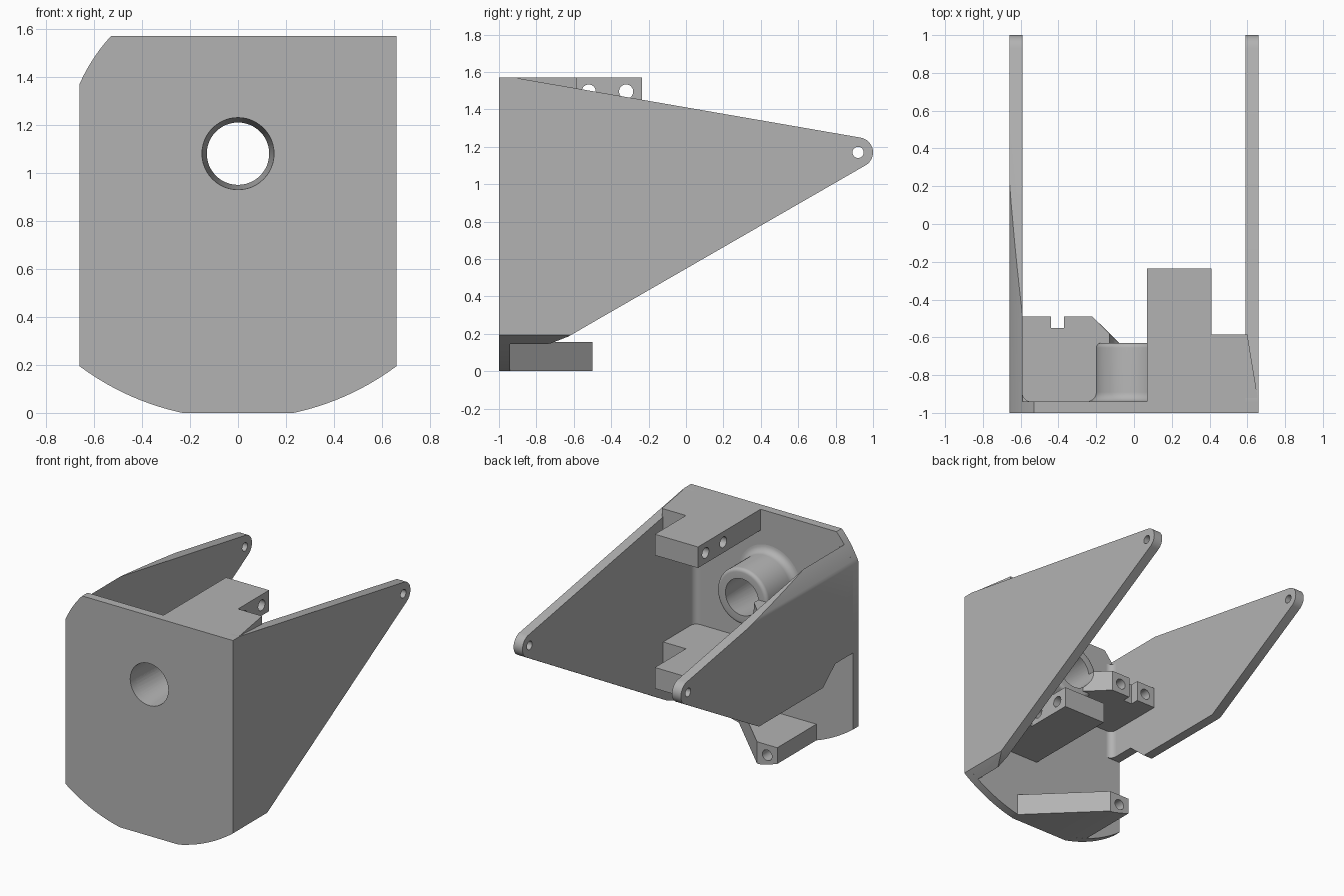
import bpy, bmesh
from math import sin, cos, pi, radians, sqrt
from mathutils import Matrix

cube = bpy.data.objects.get("Cube")
if cube:
    bpy.data.objects.remove(cube)

grey = bpy.data.materials.new("plain grey")
grey.use_nodes = True
grey.diffuse_color = (0.45, 0.45, 0.45, 1)
grey.node_tree.nodes["Principled BSDF"].inputs["Base Color"].default_value = grey.diffuse_color

HALF, TOP, INNER, PLATE = 0.66, 1.57, 0.59, -0.94
BORE_Z = 1.08


def add_object(name, bm):
    bmesh.ops.remove_doubles(bm, verts=bm.verts, dist=1e-5)
    bmesh.ops.recalc_face_normals(bm, faces=bm.faces)
    mesh = bpy.data.meshes.new(name)
    bm.to_mesh(mesh)
    bm.free()
    mesh.materials.append(grey)
    obj = bpy.data.objects.new(name, mesh)
    bpy.context.collection.objects.link(obj)
    return obj


def prism(name, points, axis, lo, hi):
    """Extrude a 2D outline along an axis; the outline uses the other two axes in order."""
    place = {"x": lambda p: (lo, *p), "y": lambda p: (p[0], lo, p[1]), "z": lambda p: (*p, lo)}[axis]
    bm = bmesh.new()
    face = bm.faces.new([bm.verts.new(place(p)) for p in points])
    moved = bmesh.ops.extrude_face_region(bm, geom=[face])["geom"]
    shift = [(hi - lo) * (a == axis) for a in "xyz"]
    bmesh.ops.translate(bm, vec=shift, verts=[v for v in moved if isinstance(v, bmesh.types.BMVert)])
    return add_object(name, bm)


def arc(cx, cy, r, start, end, n=8):
    return [(cx + r * cos(radians(start + (end - start) * i / n)),
             cy + r * sin(radians(start + (end - start) * i / n))) for i in range(n + 1)]


def rod(axis, a, b, r, lo, hi):
    return prism("drill", arc(a, b, r, 0, 360, 24)[:-1], axis, lo, hi)


def lathe(name, profile):
    """Spin (radius, y) points about the bore axis."""
    bm = bmesh.new()
    verts = [bm.verts.new((r, y, BORE_Z)) for r, y in profile]
    edges = [bm.edges.new(pair) for pair in zip(verts, verts[1:])]
    bmesh.ops.spin(bm, geom=verts + edges, cent=(0, 0, BORE_Z), axis=(0, 1, 0),
                   angle=2 * pi, steps=48)
    return add_object(name, bm)


def boolean(obj, cutter, operation="DIFFERENCE", keep=False):
    mod = obj.modifiers.new("cut", "BOOLEAN")
    mod.object, mod.operation, mod.solver = cutter, operation, "EXACT"
    bpy.context.view_layer.update()
    result = bpy.data.meshes.new_from_object(obj.evaluated_get(bpy.context.evaluated_depsgraph_get()))
    obj.modifiers.clear()
    obj.data = result
    if not keep:
        bpy.data.objects.remove(cutter)


def outline(w, top, bottom):
    """Front silhouette: round lower corners and one round upper corner, all about the bore."""
    low, high = 1.22, 0.52
    x0 = sqrt(low - (BORE_Z - bottom) ** 2)
    x1 = sqrt(high - (top - BORE_Z) ** 2)
    n = 12
    xs = [x0 + (w - x0) * i / n for i in range(n + 1)]
    right = [(x, BORE_Z - sqrt(low - x * x)) for x in xs]
    corner = [w + (x1 - w) * i / n for i in range(n + 1)]
    upper = [(-x, BORE_Z + sqrt(high - x * x)) for x in corner]
    return right + [(w, top)] + upper[::-1] + [(-x, z) for x, z in right[::-1]]


# Shared cutters
clip = prism("clip_helper", outline(0.7, 1.6, -0.02), "y", -1.1, 1.1)
bore = lathe("bore_helper", [(0, -1.05), (0.153, -1.05), (0.13, -0.63), (0.13, -0.3), (0, -0.3)])
for helper in (clip, bore):
    helper.hide_render = True
parts = []

# Front plate with the bore
front = prism("front_plate", outline(HALF, TOP, 0), "y", -1, PLATE)
boolean(front, bore, keep=True)
parts.append(front)

# Tapering side plates with rounded, drilled tips
tip = [(PLATE, TOP), (-0.92, TOP)] + arc(0.92, 1.17, 0.08, 80, -60, 14)
lower_edges = {
    "left_side_plate": (1, [(-0.5, 0.26), (-0.56, 0.225), (-0.63, 0.185), (-0.72, 0.15), (PLATE, 0.1)]),
    "right_side_plate": (-1, [(0.12, 0.62), (-0.6, 0.62), (-0.74, 0.74), (PLATE, 0.74)]),
}
for name, (side, edge) in lower_edges.items():
    plate = prism(name, tip + edge, "x", *sorted((side * INNER, side * HALF)))
    boolean(plate, clip, "INTERSECT", keep=True)
    boolean(plate, rod("x", 0.92, 1.17, 0.03, -1, 1))
    parts.append(plate)

# Tube behind the front plate, flared at its root and rounded at its end
flare = arc(0.25, -0.89, 0.05, 270, 180, 6)
tube = lathe("bore_tube", [(0, -0.95), (0.25, -0.95)] + flare
             + arc(0.175, -0.655, 0.025, 0, 90, 5) + [(0, -0.63)])
boolean(tube, bore, keep=True)
parts.append(tube)

# Two stepped lugs on the left, cross-drilled twice
stepped = [(0.07, PLATE), (0.655, PLATE), (0.655, -0.92), (0.6, -0.585),
           (0.41, -0.585), (0.41, -0.235), (0.07, -0.235)]
for name, z in (("upper_left_lug", 1.42), ("lower_left_lug", 0.47)):
    lug = prism(name, stepped, "z", z, z + 0.15)
    for y in (-0.52, -0.32):
        boolean(lug, rod("x", y, z + 0.075, 0.038, 0, 0.45))
    parts.append(lug)

# Notched lug on the right, running into the tube
notched = [(-0.6, PLATE), (-0.6, -0.49), (-0.44, -0.49), (-0.44, -0.55), (-0.37, -0.55),
           (-0.37, -0.49), (-0.22, -0.49), (-0.08, -0.63), (-0.08, PLATE)]
lug = prism("right_lug", notched, "z", 0.945, 1.095)
boolean(lug, bore, keep=True)
for x in (-0.51, -0.295):
    boolean(lug, rod("y", x, 1.02, 0.038, -0.8, -0.4))
parts.append(lug)

# Wedge-shaped lug at the bottom
wedge = prism("bottom_lug", [(0.24, PLATE), (-0.21, -0.5), (-0.37, -0.5), (-0.37, PLATE)], "z", 0, 0.155)
boolean(wedge, clip, "INTERSECT", keep=True)
boolean(wedge, rod("y", -0.29, 0.08, 0.038, -0.8, -0.4))
parts.append(wedge)

# Rounded inner corners between the front and side plates
for name, side, lo, hi in (("left_fillet", 1, 0.17, TOP), ("right_fillet", -1, 0.74, 1.47)):
    r = 0.045
    curve = arc(INNER - r, PLATE + r, r, 0, -90)
    points = [(side * x, y) for x, y in curve + [(INNER, PLATE)]]
    parts.append(prism(name, points, "z", lo, hi))

for helper in (clip, bore):
    bpy.data.objects.remove(helper)

# Smooth the round surfaces and keep the edges crisp
bpy.ops.object.select_all(action="DESELECT")
for part in parts:
    part.select_set(True)
bpy.context.view_layer.objects.active = parts[0]
bpy.ops.object.shade_smooth_by_angle(angle=radians(30))
